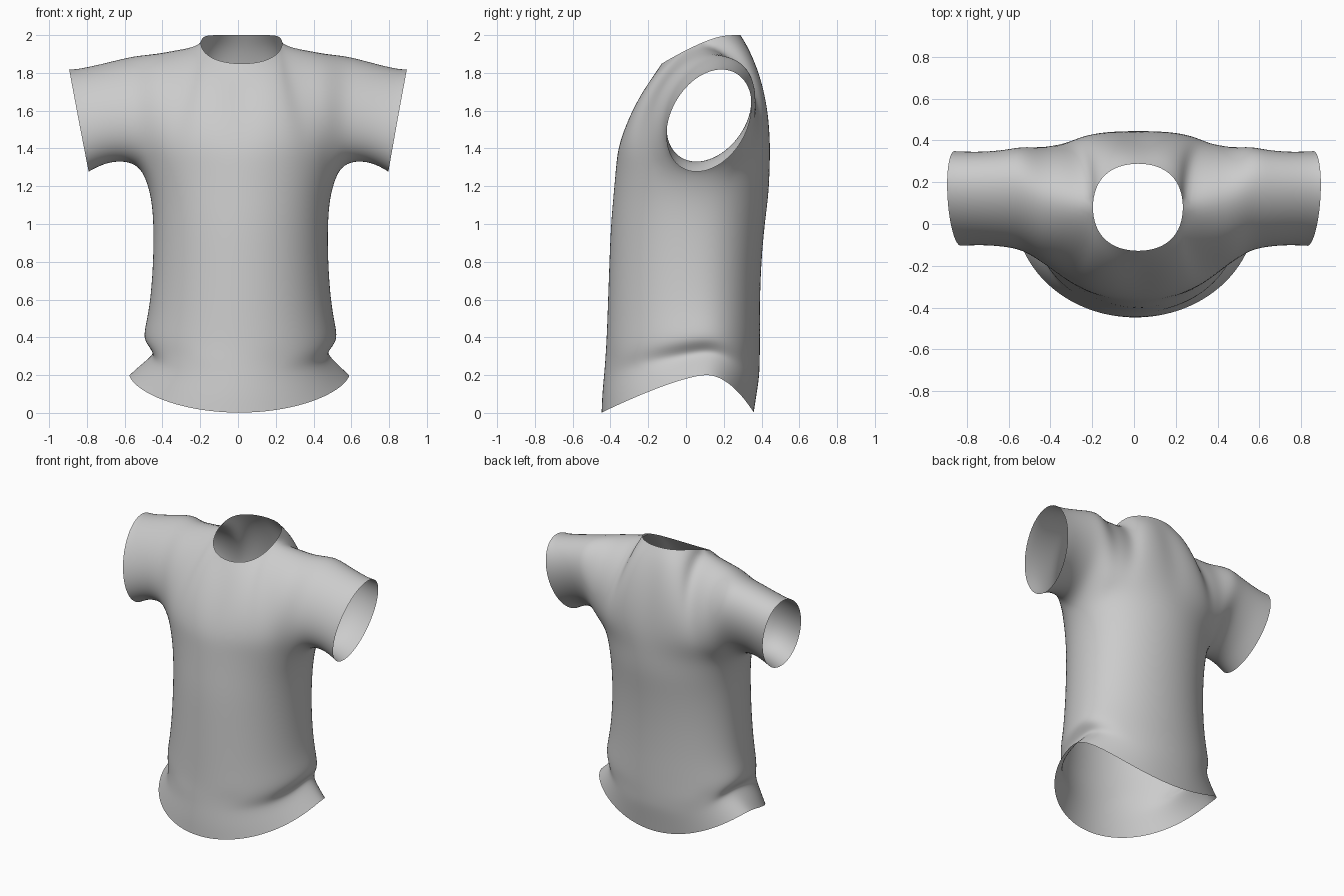
import bpy, bmesh
from math import sin, cos, pi, radians
from mathutils import Vector as V

cube = bpy.data.objects.get("Cube")
if cube:
    bpy.data.objects.remove(cube)

N = 32        # points round the torso
HALF = 6      # steps from chest to shoulder ridge
ARM = 6       # column where the sleeve begins
NECK = 4      # column at the corner of the neck hole
SLEEVE = 16   # points round a sleeve

bm = bmesh.new()


def vert(x, y, z):
    shift = 0.02 * max(0, 1 - (x / 0.85) ** 2) if z > 0.3 else 0.007
    return bm.verts.new((x + shift, y, z))


def power(v, e):
    return abs(v) ** e * (1 if v >= 0 else -1)


def hem_height(y):
    t = (0.1 - y) / 0.55 if y < 0.1 else (y - 0.1) / 0.26
    return 0.205 * (1 - min(t, 1) ** (1.3 if y < 0.1 else 2))


def torso_ring(z, a, pinch, front, back, drop, dip=0):
    """Closed ring; drop lets the row follow the curved hem."""
    ring = []
    mid = 0.05 + 0.04 * drop
    for i in range(N):
        t = 2 * pi * i / N
        s, c = sin(t), cos(t)
        x = a * s - pinch * power(s, 9)
        y = mid + (power(c, 0.96) * (front - mid) if c > 0 else power(c, 0.92) * (mid - back))
        low = drop * (0.205 - hem_height(y))
        ring.append(vert(x, y, z - low - dip * s ** 8))
    return ring


def bridge(a, b, closed=True):
    n = len(a)
    for i in range(n if closed else n - 1):
        j = (i + 1) % n
        bm.faces.new((a[i], a[j], b[j], b[i]))


# Torso from hem to chest, with a gathered crease at each side
rows = [
    (0.205, 0.585, 0.00, -0.45, 0.36, 1.0),
    (0.255, 0.55, 0.02, -0.447, 0.372, 0.85),
    (0.305, 0.515, 0.045, -0.44, 0.385, 0.7),
    (0.335, 0.505, 0.045, -0.435, 0.39, 0.6),
    (0.38, 0.51, 0.00, -0.43, 0.392, 0.5),
    (0.43, 0.513, 0.00, -0.425, 0.393, 0.4),
    (0.51, 0.495, 0.00, -0.42, 0.393, 0.25),
    (0.62, 0.478, 0.00, -0.415, 0.393, 0.1),
    (0.80, 0.465, 0.00, -0.408, 0.40, 0),
    (1.00, 0.463, 0.00, -0.40, 0.418, 0),
    (1.16, 0.475, 0.00, -0.385, 0.44, 0, 0.02),
    (1.30, 0.505, 0.00, -0.373, 0.445, 0, 0.06),
]
rings = [torso_ring(*r) for r in rows]
for lower, upper in zip(rings, rings[1:]):
    bridge(lower, upper)
chest = rings[-1]


def top_point(j, side):
    """Upper end of a column: neck edge, or shoulder ridge."""
    k = abs(j)
    sign = 1 if j >= 0 else -1
    if k > NECK:
        return V((sign * 0.34, 0.11, 1.937)) if k < ARM else V((sign * 0.45, 0.13, 1.914))
    t = pi / 2 * j / NECK
    y = 0.08 + side * 0.213 * power(cos(t), 0.88)
    z = 2.0 - 0.152 * (max(0, 0.2 - y) / 0.33) ** 1.3
    return V((0.22 * power(sin(t), 0.88), y, z))


def half_column(j, side, top):
    """Curve from the chest ring up to the given top vertex."""
    s = abs(j) / ARM
    base = chest[j % N] if side < 0 else chest[(N // 2 - j) % N]
    p0, p3 = base.co, top.co
    if side < 0:
        p1 = p0 + V((0, -0.005 - 0.15 * s * s, 0.18 + 0.04 * s))
        p2 = p3 + V((0, -0.07 - 0.2 * s, -0.115 + 0.075 * s * s))
    else:
        p1 = p0 + V((0, 0.02 + 0.25 * s ** 1.5, 0.26 - 0.1 * s))
        p2 = p3 + V((0, 0.07 + 0.18 * min(1, 1.4 * s), -0.1 + 0.07 * s))
    col = [base]
    for k in range(1, HALF):
        t = k / HALF
        u = 1 - t
        col.append(bm.verts.new(p0 * u ** 3 + p1 * 3 * u * u * t + p2 * 3 * u * t * t + p3 * t ** 3))
    return col + [top]


# Yoke: front and back columns share the ridge, and part round the neck
front, back = {}, {}
for j in range(-ARM, ARM + 1):
    top_f = vert(*top_point(j, -1))
    top_b = vert(*top_point(j, 1)) if abs(j) < NECK else top_f
    front[j] = half_column(j, -1, top_f)
    back[j] = half_column(j, 1, top_b)
for j in range(-ARM, ARM):
    bridge(front[j + 1], front[j], closed=False)
    bridge(back[j], back[j + 1], closed=False)

# Sleeves: tilted oval loops out to an angled cuff
loops = [  # top x, underside x, bottom z, top z, y radius
    (0.555, 0.535, 1.295, 1.897, 0.255),
    (0.64, 0.60, 1.328, 1.876, 0.237),
    (0.76, 0.69, 1.322, 1.845, 0.228),
    (0.85, 0.76, 1.29, 1.826, 0.23),
    (0.895, 0.792, 1.27, 1.825, 0.232),
]
for side in (1, -1):
    j = side * ARM
    under = [chest[(side * i) % N] for i in range(N // 2 - ARM - 1, ARM, -1)]
    loop = front[j] + back[j][-2::-1] + under
    for top_x, low_x, low, high, ry in loops:
        new = []
        for k in range(SLEEVE):
            t = 2 * pi * (k - HALF) / SLEEVE
            h = (1 + cos(t)) / 2
            new.append(vert(side * (low_x + (top_x - low_x) * h),
                            0.122 + ry * sin(t + radians(17)),
                            low + (high - low) * h))
        if side > 0:
            bridge(loop[::-1], new[::-1])
        else:
            bridge(loop, new)
        loop = new

bmesh.ops.recalc_face_normals(bm, faces=bm.faces)
bm.normal_update()
if rings[5][0].normal.y > 0:
    bmesh.ops.reverse_faces(bm, faces=bm.faces)

mesh = bpy.data.meshes.new("shirt")
bm.to_mesh(mesh)
bm.free()
shirt = bpy.data.objects.new("shirt", mesh)
bpy.context.collection.objects.link(shirt)

# Plain grey cloth
cloth = bpy.data.materials.new("light grey cloth")
cloth.use_nodes = True
grey = (0.6, 0.6, 0.6, 1)
cloth.diffuse_color = grey
cloth.node_tree.nodes["Principled BSDF"].inputs["Base Color"].default_value = grey
mesh.materials.append(cloth)

# Smooth the cage
mod = shirt.modifiers.new("smooth_cloth", "SUBSURF")
mod.levels = mod.render_levels = 2
mesh.polygons.foreach_set("use_smooth", [True] * len(mesh.polygons))
